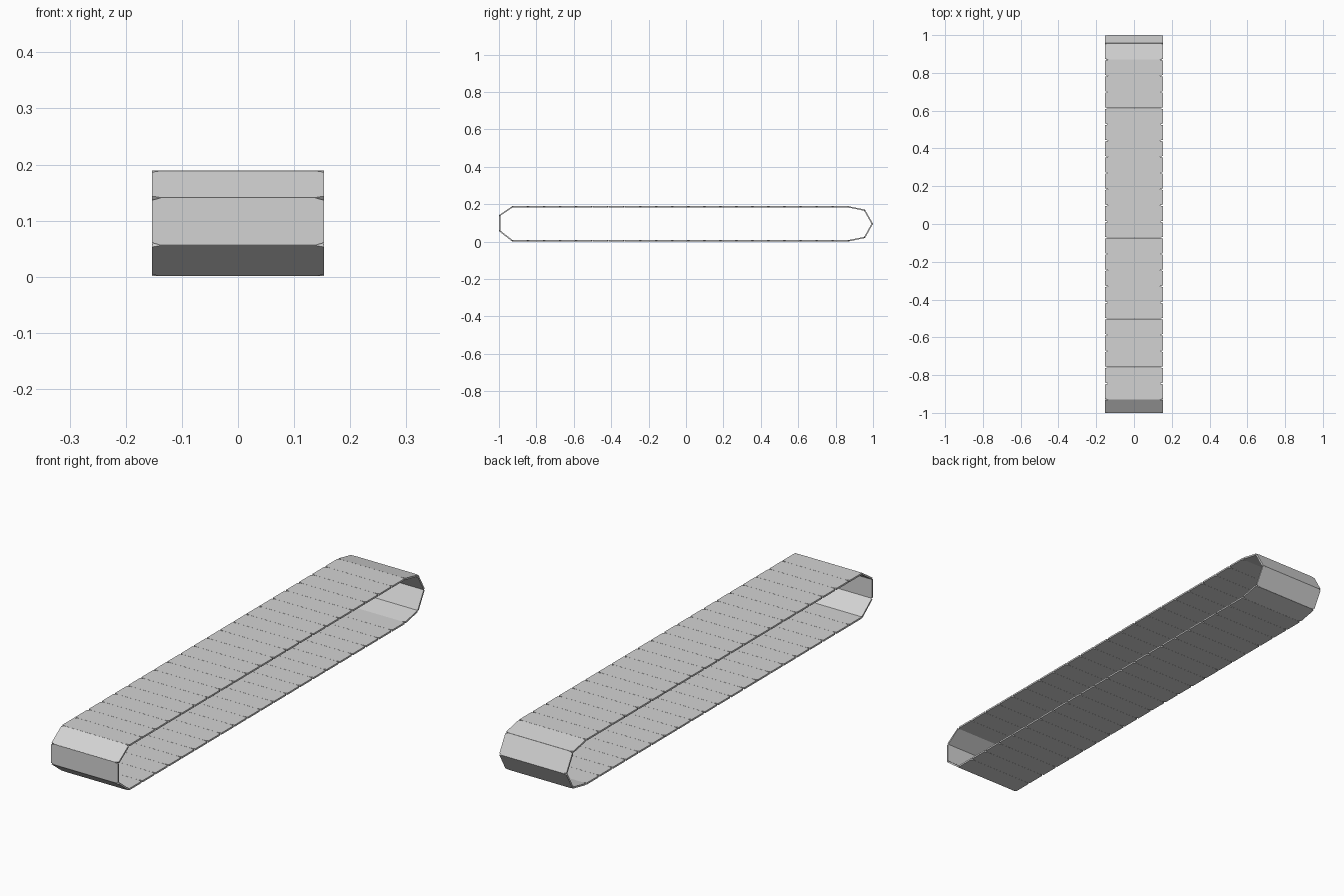
import bpy, bmesh
from mathutils import Matrix, Vector

if "Cube" in bpy.data.objects:
    bpy.data.objects.remove(bpy.data.objects["Cube"])

HALF_W, CHAMFER_X, CHAMFER_L = 0.153, 0.016, 0.05   # chamfer length is a share of the link
THICK, LINKS = 0.007, 21
FRONT, BACK, LOW, HIGH = -0.93, 0.87, 0.001, 0.189

mat = bpy.data.materials.new("track grey")
mat.diffuse_color = (0.65, 0.65, 0.65, 1)
mat.use_nodes = True
mat.node_tree.nodes["Principled BSDF"].inputs["Base Color"].default_value = mat.diffuse_color


def link_mesh():
    """Flat plate of unit length with clipped corners, outer face at local z = 0."""
    a, b, h, c = HALF_W, HALF_W - CHAMFER_X, 0.497, 0.497 - CHAMFER_L
    outline = [(-a, -c), (-b, -h), (b, -h), (a, -c), (a, c), (b, h), (-b, h), (-a, c)]
    bm = bmesh.new()
    face = bm.faces.new([bm.verts.new((x, y, -THICK)) for x, y in outline])
    ext = bmesh.ops.extrude_face_region(bm, geom=[face])
    verts = [e for e in ext["geom"] if isinstance(e, bmesh.types.BMVert)]
    bmesh.ops.translate(bm, verts=verts, vec=(0, 0, THICK))
    bmesh.ops.recalc_face_normals(bm, faces=bm.faces)
    mesh = bpy.data.meshes.new("track_link")
    bm.to_mesh(mesh)
    bm.free()
    mesh.materials.append(mat)
    return mesh


# Side path of the track as (y, z): top run backwards, rear nose, bottom run, front end
step = (BACK - FRONT) / LINKS
path = [(FRONT + step * i, HIGH) for i in range(LINKS + 1)]
path += [(0.957, 0.171), (1.0, 0.095), (0.957, 0.019)]
path += [(BACK - step * i, LOW) for i in range(LINKS + 1)]
path += [(-1.0, 0.056), (-1.0, 0.141)]

# One plate on each segment of the path, outer face outwards
mesh = link_mesh()
for i, p in enumerate(path):
    p0 = Vector((0, *p))
    p1 = Vector((0, *path[(i + 1) % len(path)]))
    along = p1 - p0
    length = along.length
    along.normalize()
    side = Vector((1, 0, 0))
    out = side.cross(along)
    rot = Matrix((side, along, out)).transposed().to_4x4()
    link = bpy.data.objects.new(f"track_link_{i + 1}", mesh)
    link.matrix_world = Matrix.Translation((p0 + p1) / 2) @ rot @ Matrix.Diagonal((1, length, 1, 1))
    bpy.context.collection.objects.link(link)
